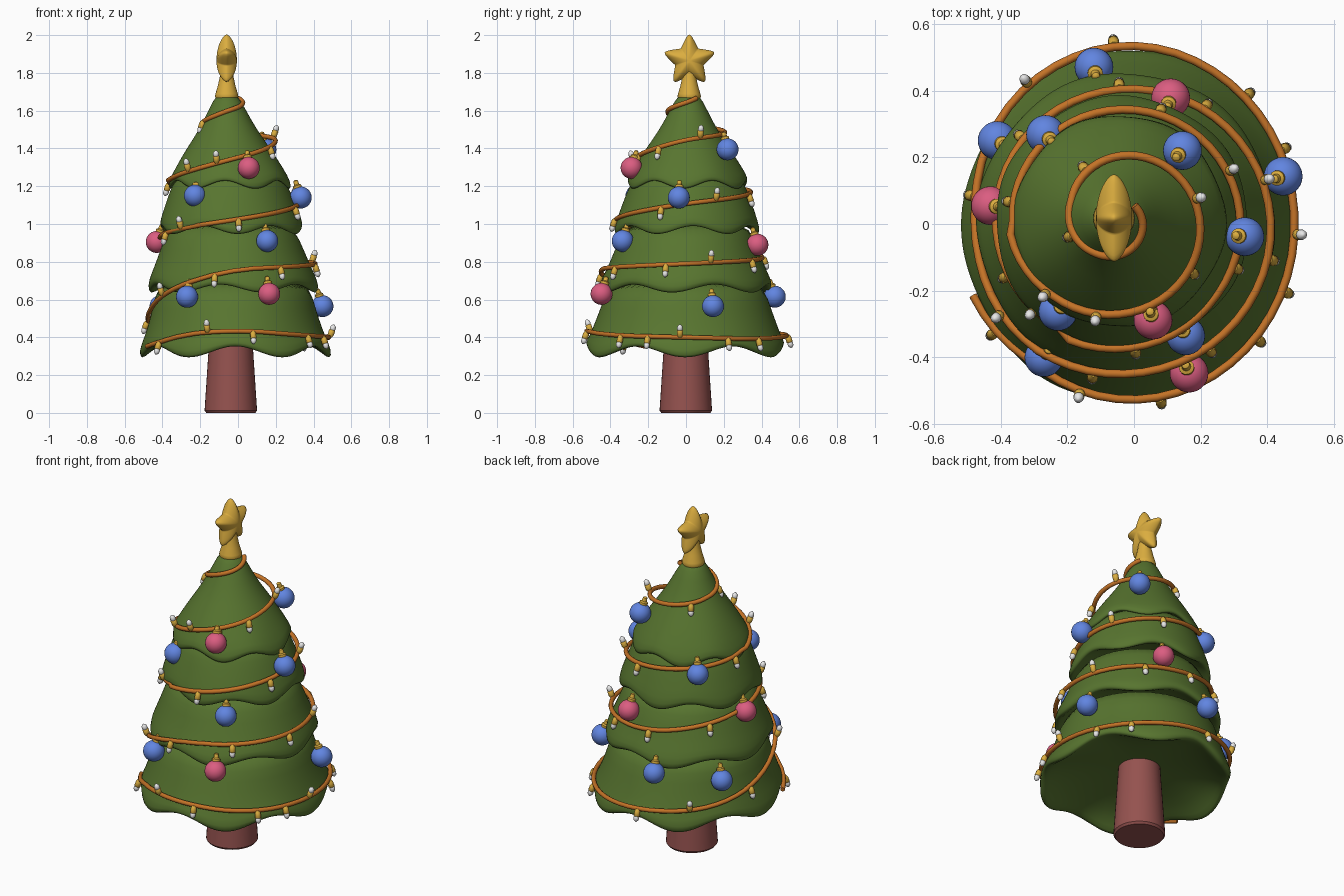
import bpy, bmesh, math
from mathutils import Vector

if "Cube" in bpy.data.objects:
    bpy.data.objects.remove(bpy.data.objects["Cube"])


def mat(name, rgb):
    m = bpy.data.materials.new(name)
    m.diffuse_color = (*rgb, 1)
    m.use_nodes = True
    m.node_tree.nodes["Principled BSDF"].inputs["Base Color"].default_value = m.diffuse_color
    return m


GREEN = mat("needle green", (0.097, 0.178, 0.029))
BROWN = mat("bark red brown", (0.30, 0.085, 0.078))
ORANGE = mat("garland orange", (0.55, 0.17, 0.02))
GOLD = mat("gold", (0.71, 0.42, 0.05))
BLUE = mat("bauble blue", (0.12, 0.235, 0.75))
PINK = mat("bauble pink", (0.71, 0.11, 0.22))
WHITE = mat("bulb white", (0.83, 0.83, 0.83))


def finish(bm, name, material, subsurf=0, angle=60):
    bmesh.ops.recalc_face_normals(bm, faces=bm.faces[:])
    me = bpy.data.meshes.new(name)
    bm.to_mesh(me)
    bm.free()
    me.materials.append(material)
    ob = bpy.data.objects.new(name, me)
    bpy.context.collection.objects.link(ob)
    bpy.ops.object.select_all(action='DESELECT')
    bpy.context.view_layer.objects.active = ob
    ob.select_set(True)
    bpy.ops.object.shade_smooth_by_angle(angle=math.radians(angle))
    if subsurf:
        s = ob.modifiers.new("smooth", 'SUBSURF')
        s.levels = s.render_levels = subsurf
    return ob


def skin(rings, name, material, subsurf=0, angle=60):
    """Join closed rings of points, capping both ends."""
    bm = bmesh.new()
    vs = [[bm.verts.new(p) for p in ring] for ring in rings]
    n = len(vs[0])
    for a, b in zip(vs, vs[1:]):
        for i in range(n):
            j = (i + 1) % n
            bm.faces.new((a[i], a[j], b[j], b[i]))
    bm.faces.new(vs[0])
    bm.faces.new(vs[-1])
    return finish(bm, name, material, subsurf, angle)


def lathe(prof, at, axis, name, material, n=16, angle=60):
    """Spin (radius, height) pairs round an axis through a point."""
    q = Vector((0, 0, 1)).rotation_difference(Vector(axis))
    at = Vector(at)
    rings = [[at + q @ Vector((r * math.cos(2 * math.pi * i / n),
                               r * math.sin(2 * math.pi * i / n), h))
              for i in range(n)] for r, h in prof]
    return skin(rings, name, material, 0, angle)


def centre(z):
    """The tree leans slightly to the left going up."""
    t = (z - 0.3) / 1.4
    return -0.012 - 0.048 * t, -0.005 + 0.02 * t


def squash(z):
    """The lower tree is a little narrower from side to side."""
    return 0.945 + 0.055 * min(max((z - 0.5) / 0.25, 0), 1)


# Trunk
lathe([(0.13, 0), (0.139, 0.012), (0.107, 0.5)], (-0.038, -0.001, 0), (0, 0, 1),
      "trunk", BROWN, 40, 40)

# Four drooping foliage tiers: (radius, height) from top to rim, lobe phase
TIERS = [
    [(0.05, 1.70), (0.10, 1.60), (0.152, 1.50), (0.222, 1.40), (0.285, 1.30), (0.325, 1.23), (0.315, 1.20)],
    [(0.26, 1.27), (0.298, 1.22), (0.328, 1.15), (0.36, 1.06), (0.385, 0.99), (0.372, 0.96)],
    [(0.31, 1.02), (0.358, 0.92), (0.404, 0.80), (0.432, 0.74), (0.46, 0.68), (0.445, 0.65)],
    [(0.39, 0.72), (0.435, 0.60), (0.472, 0.50), (0.505, 0.41), (0.538, 0.345), (0.52, 0.315)],
]
PHASE = [0.5, 2.6, 1.0, 0.0]
for k, prof in enumerate(TIERS):
    rb, zb = prof[-1]
    full = prof + [(rb * 0.93, zb + 0.02), (rb * 0.8, zb + 0.055),
                   (rb * 0.5, zb + 0.09), (0.06, zb + 0.105)]
    last = len(prof) - 1
    rings = []
    for i, (r, z) in enumerate(full):
        w = max(0.0, 1 - abs(i - last) / 2.5)
        cx, cy = centre(z)
        ring = []
        for s in range(60):
            a = 2 * math.pi * s / 60
            c = math.cos(6 * a + PHASE[k])
            rr = r * (1 + 0.018 * c * w)
            ring.append((cx + squash(z) * rr * math.cos(a), cy + rr * math.sin(a),
                         z - (0.026 + 0.010 * (k == 3)) * c * w))
        rings.append(ring)
    skin(rings, f"foliage_tier_{k + 1}", GREEN, 1, 180)


def lerp_table(x, pts):
    for (x0, y0), (x1, y1) in zip(pts, pts[1:]):
        if x0 <= x <= x1:
            return y0 + (y1 - y0) * (x - x0) / (x1 - x0)
    return 0


def tree_radius(z):
    return max(lerp_table(z, [(h, r) for r, h in reversed(p[:-1])]) for p in TIERS)


# Garland: azimuth in degrees, height, radius, climbing counter-clockwise
PATH = [(203, .34, .51), (230, .41, .51), (270, .44, .525), (315, .41, .525), (360, .40, .525),
        (405, .39, .53), (450, .41, .54), (500, .43, .52), (540, .50, .48), (585, .66, .465),
        (630, .76, .45), (720, .79, .44), (810, .82, .40), (900, .93, .38), (990, 1.02, .36),
        (1080, 1.11, .36), (1170, 1.17, .335), (1260, 1.22, .32), (1350, 1.34, .28),
        (1440, 1.45, .25), (1530, 1.49, .19), (1620, 1.53, .13), (1710, 1.60, .11), (1840, 1.67, .07)]


def garland(az):
    span = 14  # averaging softens the path's corners
    z = r = 0
    for d in (-span, 0, span):
        q = min(max(az + d, 203), 1840)
        z += lerp_table(q, [(p[0], p[1]) for p in PATH]) / 3
        r += lerp_table(q, [(p[0], p[2]) for p in PATH]) / 3
    r = max(r, tree_radius(z) + 0.004)
    cx, cy = centre(z)
    a = math.radians(az)
    return Vector((cx + squash(z) * r * math.cos(a), cy + r * math.sin(a), z))


pts = [garland(az) for az in range(203, 1841, 7)]
rings = []
for i, p in enumerate(pts):
    t = (pts[min(i + 1, len(pts) - 1)] - pts[max(i - 1, 0)]).normalized()
    u = t.cross(Vector((0, 0, 1))).normalized()
    v = u.cross(t)
    rings.append([p + 0.0125 * (u * math.cos(j * math.pi / 5) + v * math.sin(j * math.pi / 5))
                  for j in range(10)])
skin(rings, "garland", ORANGE)

# Light bulbs along the garland, hanging down or standing up
DOWN = [217, 281, 320, 338, 385, 406, 455, 530, 618, 664, 706, 775, 812, 860, 925, 996, 1058,
        1150, 1205, 1250, 1371, 1405, 1562, 1640]
UP = [253, 357, 487, 575, 737, 945, 1105, 1305, 1337, 1455]
for sign, angles in ((-1, DOWN), (1, UP)):
    for az in angles:
        p = garland(az)
        a = math.radians(az)
        d = Vector((0.3 * math.cos(a), 0.3 * math.sin(a), 0.9 * sign)).normalized()
        p = p + Vector((math.cos(a), math.sin(a), 0)) * 0.006
        lathe([(0.010, 0), (0.016, 0.012), (0.017, 0.038), (0.012, 0.042)], p, d, "bulb_base", GOLD, 10)
        lathe([(0.012, 0.037), (0.016, 0.046), (0.014, 0.06), (0.004, 0.07)], p, d, "bulb_glass", WHITE, 10)

# Round baubles with gold caps
BAUBLES = {
    BLUE: [(-.12, .47, .615), (-.41, .25, .565), (-.265, .268, 1.16), (.145, .22, 1.395),
           (.447, .143, .565), (.332, -.038, 1.14), (-.228, -.262, 1.15), (.155, -.335, .91),
           (-.27, -.40, .615)],
    PINK: [(.11, .378, .89), (-.43, .055, .905), (.057, -.288, 1.297), (.165, -.447, .63)],
}
for m, places in BAUBLES.items():
    for p in places:
        bm = bmesh.new()
        bmesh.ops.create_uvsphere(bm, u_segments=28, v_segments=18, radius=0.058)
        bmesh.ops.translate(bm, verts=bm.verts[:], vec=p)
        finish(bm, "bauble", m)
        cx, cy = centre(p[2])
        inward = Vector((cx - p[0], cy - p[1], 0)).normalized()
        lathe([(0.022, 0.048), (0.023, 0.066), (0.014, 0.072), (0.012, 0.092), (0.005, 0.097)],
              p, inward * 0.3 + Vector((0, 0, 0.95)), "bauble_cap", GOLD, 14, 40)

# Star socket
lathe([(0.055, 1.66), (0.062, 1.675), (0.059, 1.69), (0.047, 1.73), (0.036, 1.78), (0.03, 1.84)],
      (-0.06, 0.017, 0), (0, 0, 1), "star_socket", GOLD, 28)


# Puffy five-pointed star facing left and right, with rounded tips
def star_r(a):
    step = math.radians(72)
    s = math.radians(36)
    f = abs((a + step / 2) % step - step / 2)
    f = min(math.sqrt(f * f + 0.09 ** 2), s)
    return 0.164 * 0.079 * math.sin(s) / (0.164 * math.sin(f) + 0.079 * math.sin(s - f))


rings = []
for k in range(1, 24):
    b = math.pi * k / 24
    t = math.sin(b)
    h = math.copysign(abs(math.cos(b)) ** 1.25, math.cos(b))
    rings.append([(-0.06 + 0.054 * h, 0.018 + t * star_r(a) * math.sin(a),
                   1.865 + t * star_r(a) * math.cos(a))
                  for a in (2 * math.pi * i / 100 for i in range(100))])
skin(rings, "star", GOLD, 0, 180)
